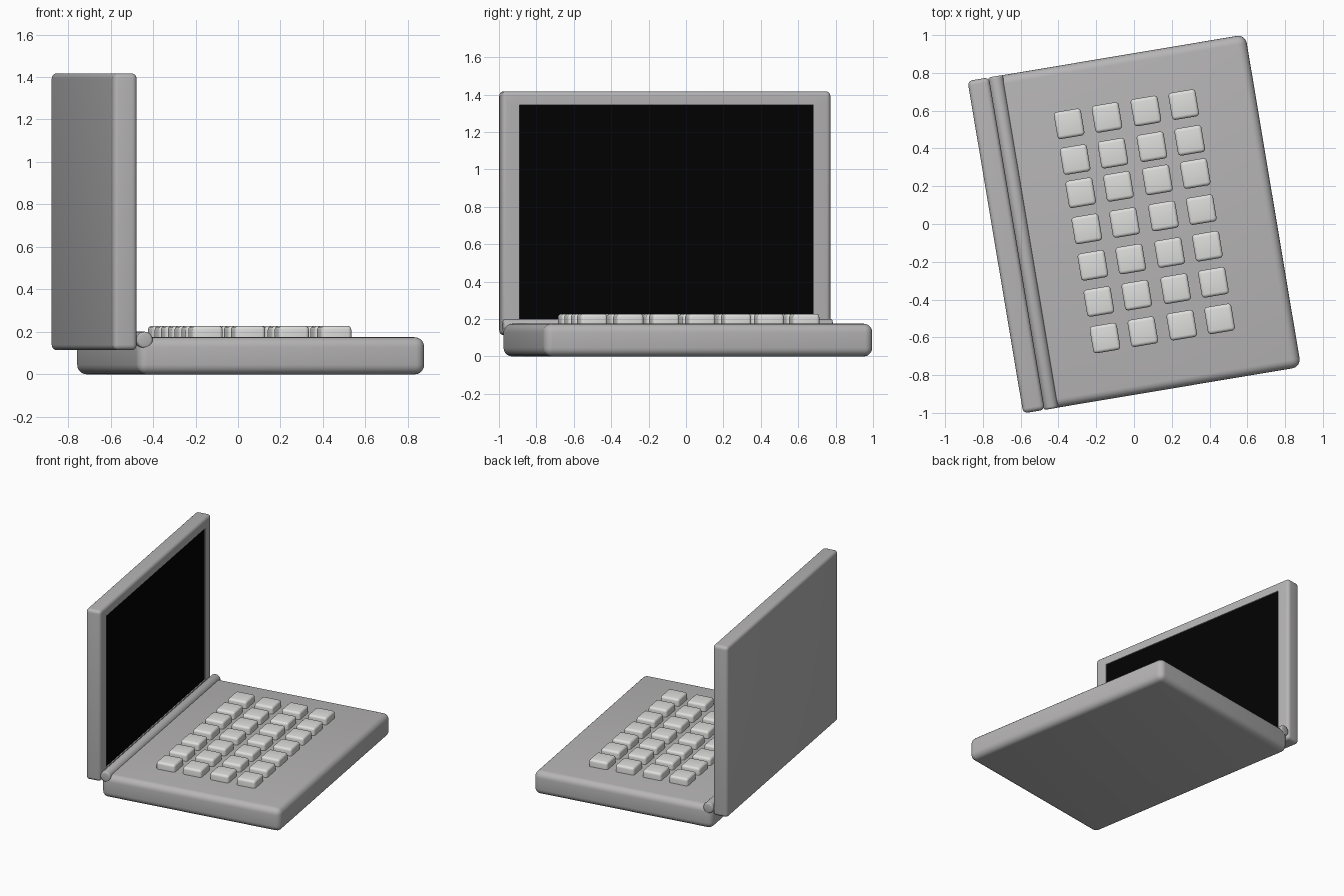
import bpy, bmesh, math
from mathutils import Matrix, Vector

if "Cube" in bpy.data.objects:
    bpy.data.objects.remove(bpy.data.objects["Cube"])

TURN = Matrix.Rotation(math.radians(9.5), 4, 'Z')   # whole laptop is turned slightly


def material(name, rgb):
    m = bpy.data.materials.new(name)
    m.diffuse_color = (*rgb, 1)
    m.use_nodes = True
    m.node_tree.nodes["Principled BSDF"].inputs["Base Color"].default_value = m.diffuse_color
    return m


CASE = material("case grey", (0.47, 0.46, 0.46))
KEY = material("key light grey", (0.73, 0.73, 0.72))
BLACK = material("screen black", (0.0005, 0.0005, 0.0005))


def finish(name, bm, *mats):
    bmesh.ops.recalc_face_normals(bm, faces=bm.faces[:])
    for f in bm.faces:
        f.smooth = True
    me = bpy.data.meshes.new(name)
    bm.to_mesh(me)
    bm.free()
    me.set_sharp_from_angle(angle=math.radians(35))
    for m in mats:
        me.materials.append(m)
    ob = bpy.data.objects.new(name, me)
    ob.matrix_world = TURN
    bpy.context.collection.objects.link(ob)
    return ob


def rounded_box(lo, hi, bevel, segments=5, open_bottom=False):
    bm = bmesh.new()
    bmesh.ops.create_cube(bm, size=1)
    lo, hi = Vector(lo), Vector(hi)
    for v in bm.verts:
        v.co = Vector([(lo[i] + hi[i]) / 2 + v.co[i] * (hi[i] - lo[i]) for i in range(3)])
    edges = [e for e in bm.edges
             if not open_bottom or max(v.co.z for v in e.verts) > lo.z + 1e-4]
    bmesh.ops.bevel(bm, geom=edges, offset=bevel, segments=segments, profile=0.5, affect='EDGES')
    return bm


# Base
finish("base", rounded_box((-0.626, -0.892, 0), (0.747, 0.892, 0.175), 0.046), CASE)

# Upright lid, its front face cut and sunk slightly for the black display
bm = rounded_box((-0.744, -0.892, 0.114), (-0.629, 0.892, 1.417), 0.025)


def front_faces():
    bm.normal_update()
    return [f for f in bm.faces if f.normal.x > 0.999]


for co, no in (((0, -0.797, 0), (0, 1, 0)), ((0, 0.797, 0), (0, 1, 0)),
               ((0, 0, 0.188), (0, 0, 1)), ((0, 0, 1.345), (0, 0, 1))):
    faces = front_faces()
    geom = set(faces) | {e for f in faces for e in f.edges} | {v for f in faces for v in f.verts}
    bmesh.ops.bisect_plane(bm, geom=list(geom), plane_co=co, plane_no=no, dist=1e-5)
centre = min(front_faces(), key=lambda f: (f.calc_center_median() - Vector((-0.629, 0, 0.766))).length)
bmesh.ops.inset_region(bm, faces=[centre], thickness=0.0005, depth=0)
bmesh.ops.translate(bm, verts=centre.verts[:], vec=(-0.008, 0, 0))
centre.material_index = 1
finish("lid_with_display", bm, CASE, BLACK)

# Hinge rod along the joint
bm = bmesh.new()
bmesh.ops.create_cone(bm, cap_ends=True, segments=32, radius1=0.039, radius2=0.039, depth=1.785,
                      matrix=Matrix.Translation((-0.594, 0, 0.162)) @ Matrix.Rotation(math.pi / 2, 4, 'X'))
rims = [e for e in bm.edges if abs(e.verts[0].co.y - e.verts[1].co.y) < 1e-4]
bmesh.ops.bevel(bm, geom=rims, offset=0.012, segments=3, profile=0.5, affect='EDGES')
finish("hinge", bm, CASE)

# Keys in a four by seven grid, standing on the base
for i, u in enumerate((-0.251, -0.048, 0.161, 0.364)):
    for j, v in enumerate((0.580, 0.388, 0.210, 0.016, -0.180, -0.374, -0.570)):
        h = 0.0725
        key = rounded_box((u - h, v - h, 0.173), (u + h, v + h, 0.228), 0.018, 4, True)
        finish(f"key_{i + 1}_{j + 1}", key, KEY)
